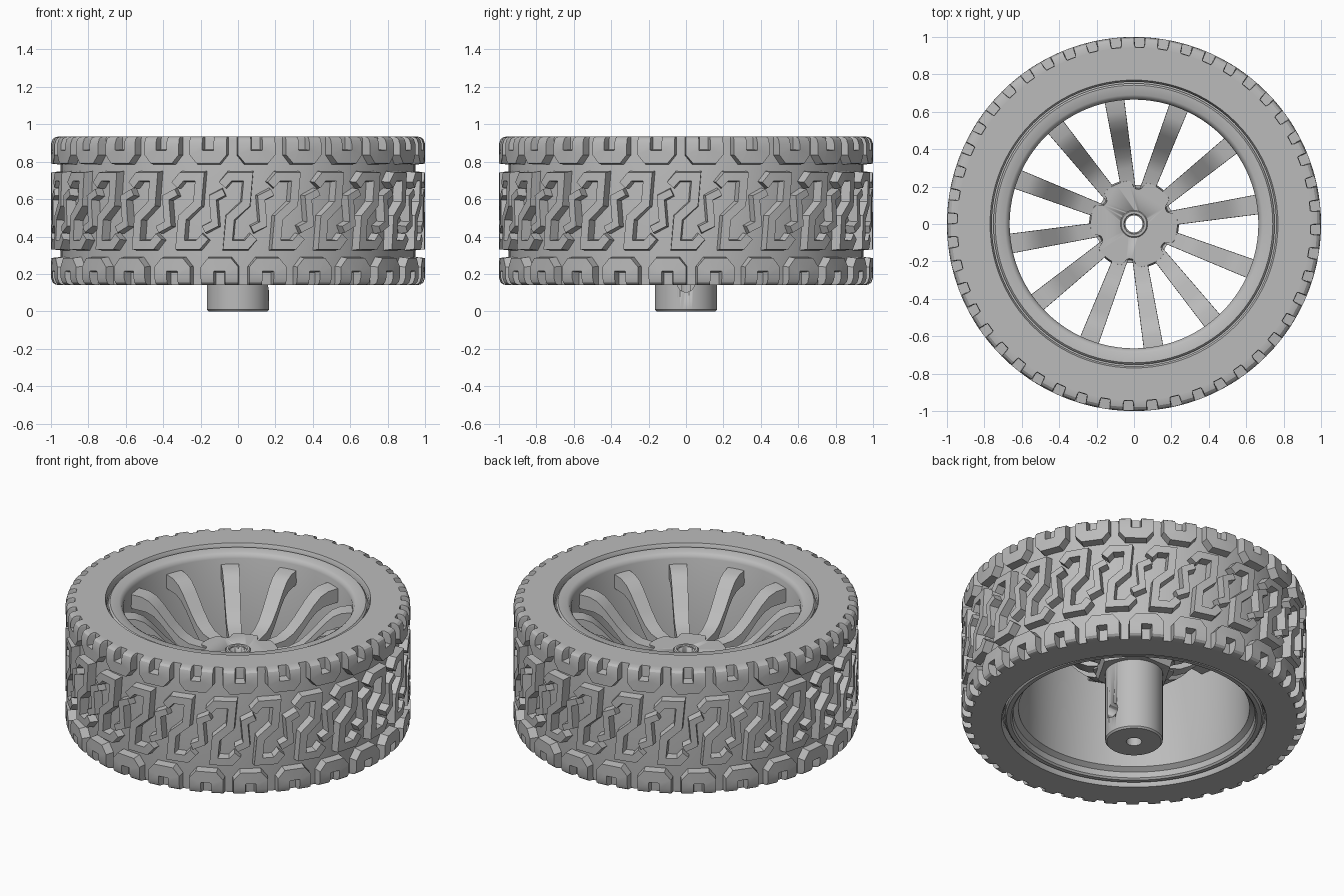
import bpy, bmesh
from math import sin, cos, pi, radians, sqrt, exp
from mathutils import Vector, Matrix

cube = bpy.data.objects.get("Cube")
if cube:
    bpy.data.objects.remove(cube)

grey = bpy.data.materials.new("plain_grey")
grey.use_nodes = True
grey.diffuse_color = (0.5, 0.5, 0.5, 1)
grey.node_tree.nodes["Principled BSDF"].inputs["Base Color"].default_value = (0.5, 0.5, 0.5, 1)

BOTTOM, TOP = 0.14, 0.935
MID = (BOTTOM + TOP) / 2
SECTORS = 24


def finish(bm, name, angle=30):
    bmesh.ops.recalc_face_normals(bm, faces=bm.faces)
    mesh = bpy.data.meshes.new(name)
    bm.to_mesh(mesh)
    bm.free()
    mesh.materials.append(grey)
    ob = bpy.data.objects.new(name, mesh)
    bpy.context.collection.objects.link(ob)
    bpy.ops.object.select_all(action='DESELECT')
    ob.select_set(True)
    bpy.context.view_layer.objects.active = ob
    bpy.ops.object.shade_smooth_by_angle(angle=radians(angle))
    return ob


def lathe(name, profile, steps=96):
    """Revolve a closed (radius, z) profile around the axle."""
    bm = bmesh.new()
    rings = [[bm.verts.new((r * cos(2 * pi * i / steps), r * sin(2 * pi * i / steps), z))
              for r, z in profile] for i in range(steps)]
    for i in range(steps):
        a, b = rings[i], rings[(i + 1) % steps]
        for j in range(len(profile)):
            k = (j + 1) % len(profile)
            bm.faces.new((a[j], b[j], b[k], a[k]))
    return finish(bm, name)


def prism(name, low, high, z0, z1):
    """Join a low and a high outline into a solid."""
    bm = bmesh.new()
    a = [bm.verts.new((x, y, z0)) for x, y in low]
    b = [bm.verts.new((x, y, z1)) for x, y in high]
    bm.faces.new(a)
    bm.faces.new(b)
    for i in range(len(a)):
        k = (i + 1) % len(a)
        bm.faces.new((a[i], a[k], b[k], b[i]))
    return finish(bm, name)


def cut(target, radius, depth, matrix):
    """Bore a round hole through a part."""
    bm = bmesh.new()
    bmesh.ops.create_cone(bm, cap_ends=True, segments=32, radius1=radius,
                          radius2=radius, depth=depth, matrix=matrix)
    tool = finish(bm, "hole_cutter")
    tool.hide_render = True
    bpy.context.view_layer.objects.active = target
    mod = target.modifiers.new("hole", 'BOOLEAN')
    mod.operation, mod.object, mod.solver = 'DIFFERENCE', tool, 'EXACT'
    bpy.ops.object.modifier_apply(modifier=mod.name)
    bpy.data.objects.remove(tool)


# Tyre carcass below the tread
lathe("tyre_body", [(0.77, TOP), (0.945, TOP), (0.948, TOP - 0.02), (0.948, BOTTOM + 0.02),
                    (0.945, BOTTOM), (0.77, BOTTOM), (0.76, BOTTOM + 0.02), (0.76, TOP - 0.02)])


# Tread: ribbons of (arc, z) points wrapped round the tyre
def crown(z):
    edge = max(0, min(TOP - z, z - BOTTOM))
    return 1 if edge >= 0.04 else 0.96 + sqrt(0.04 ** 2 - (0.04 - edge) ** 2)


def ribbon(bm, path, half, turn):
    pts = [Vector(p) for p in path]
    dirs = [(b - a).normalized() for a, b in zip(pts, pts[1:])]
    rows = []
    for i, p in enumerate(pts):
        d0, d1 = dirs[max(i - 1, 0)], dirs[min(i, len(dirs) - 1)]
        n0, n1 = Vector((-d0.y, d0.x)), Vector((-d1.y, d1.x))
        n = (n0 + n1) / (1 + n0.dot(n1))
        row = []
        for side, raised in ((half, 0), (half - 0.007, 1), (0.007 - half, 1), (-half, 0)):
            q = p + n * side
            r = crown(q.y) if raised else 0.94
            row.append(bm.verts.new((r * cos(turn + q.x), r * sin(turn + q.x), q.y)))
        rows.append(row)
    for a, b in zip(rows, rows[1:]):
        for j in range(4):
            k = (j + 1) % 4
            bm.faces.new((a[j], a[k], b[k], b[j]))
    bm.faces.new(rows[0])
    bm.faces.new(rows[-1])


def half_turn(path):
    return [(-u, 2 * MID - z) for u, z in path]


leg = [(-0.066, TOP), (-0.066, TOP - 0.005), (-0.066, TOP - 0.015), (-0.066, TOP - 0.04), (-0.066, 0.85), (-0.045, 0.825)]
shoulder = [(u + 0.1, z) for u, z in leg + [(-u, z) for u, z in reversed(leg)]]
hook = [(-0.085, 0.675), (-0.045, 0.72), (0.055, 0.72), (0.042, 0.575)]
hook = hook + half_turn(hook)[::-1]
link_half = [(0.055, 0.10), (-0.006, 0.07)]
link = [(0.131 + u, MID + z) for u, z in link_half] + [(0.131 - u, MID - z) for u, z in reversed(link_half)]
bm = bmesh.new()
for s in range(SECTORS):
    turn = -pi / 2 + 2 * pi * s / SECTORS
    ribbon(bm, shoulder, 0.042, turn)
    ribbon(bm, half_turn(shoulder), 0.042, turn)
    ribbon(bm, hook, 0.03, turn)
    ribbon(bm, link, 0.026, turn)
finish(bm, "tread_blocks", 25)

# Rim barrel with stepped lips
lathe("rim", [(0.665, 0.885), (0.675, 0.905), (0.69, 0.915), (0.742, 0.92), (0.752, 0.91),
              (0.752, 0.88), (0.78, 0.88), (0.78, 0.19), (0.75, 0.19), (0.75, 0.165),
              (0.74, 0.155), (0.715, 0.155), (0.705, 0.165), (0.70, 0.20), (0.67, 0.22)])

# Twelve dished spokes
crest = [(0.69, 0.85), (0.60, 0.845), (0.55, 0.825), (0.50, 0.78), (0.42, 0.69),
         (0.36, 0.635), (0.30, 0.605), (0.16, 0.592)]
bm = bmesh.new()
for s in range(12):
    spin = Matrix.Rotation(radians(9 + 30 * s), 3, 'Z')
    rows = []
    for r, z in crest:
        w = 0.032 + 0.03 * r
        rows.append([bm.verts.new(spin @ Vector(c)) for c in
                     ((r, -w, z), (r, w, z), (r - 0.03, w, z - 0.09), (r - 0.03, -w, z - 0.09))])
    for a, b in zip(rows, rows[1:]):
        for j in range(4):
            k = (j + 1) % 4
            bm.faces.new((a[j], a[k], b[k], b[j]))
    bm.faces.new(rows[0])
    bm.faces.new(rows[-1])
finish(bm, "spokes", 25)


# Scalloped hub plate
def scallop(shrink):
    out = []
    for i in range(180):
        a = 2 * pi * i / 180
        off = (a - radians(24) + pi / 6) % (pi / 3) - pi / 6
        r = 0.24 - shrink - 0.045 * exp(-(off / 0.15) ** 4)
        out.append((r * cos(a), r * sin(a)))
    return out


bore = Matrix.Translation((0, 0, 0.4))
hub = prism("hub_plate", scallop(0), scallop(0.008), 0.5, 0.605)
cut(hub, 0.05, 2, bore)

# Hexagonal collar beneath the hub
hexagon = [(0.24 * cos(i * pi / 3), 0.24 * sin(i * pi / 3)) for i in range(6)]
collar = prism("hex_collar", [(x * 0.93, y * 0.93) for x, y in hexagon], hexagon, 0.455, 0.51)
cut(collar, 0.05, 2, bore)

# Raised ring round the axle bore
lathe("bore_ring", [(0.05, 0.59), (0.05, 0.612), (0.055, 0.617), (0.068, 0.617), (0.073, 0.612), (0.073, 0.59)], 48)

# Axle sleeve with a set-screw hole
sleeve = lathe("axle_sleeve", [(0.045, 0), (0.158, 0), (0.167, 0.01), (0.167, 0.56), (0.045, 0.56)], 64)
cut(sleeve, 0.045, 0.2, Matrix.Translation((0.14, 0, 0.148)) @ Matrix.Rotation(pi / 2, 4, 'Y'))
